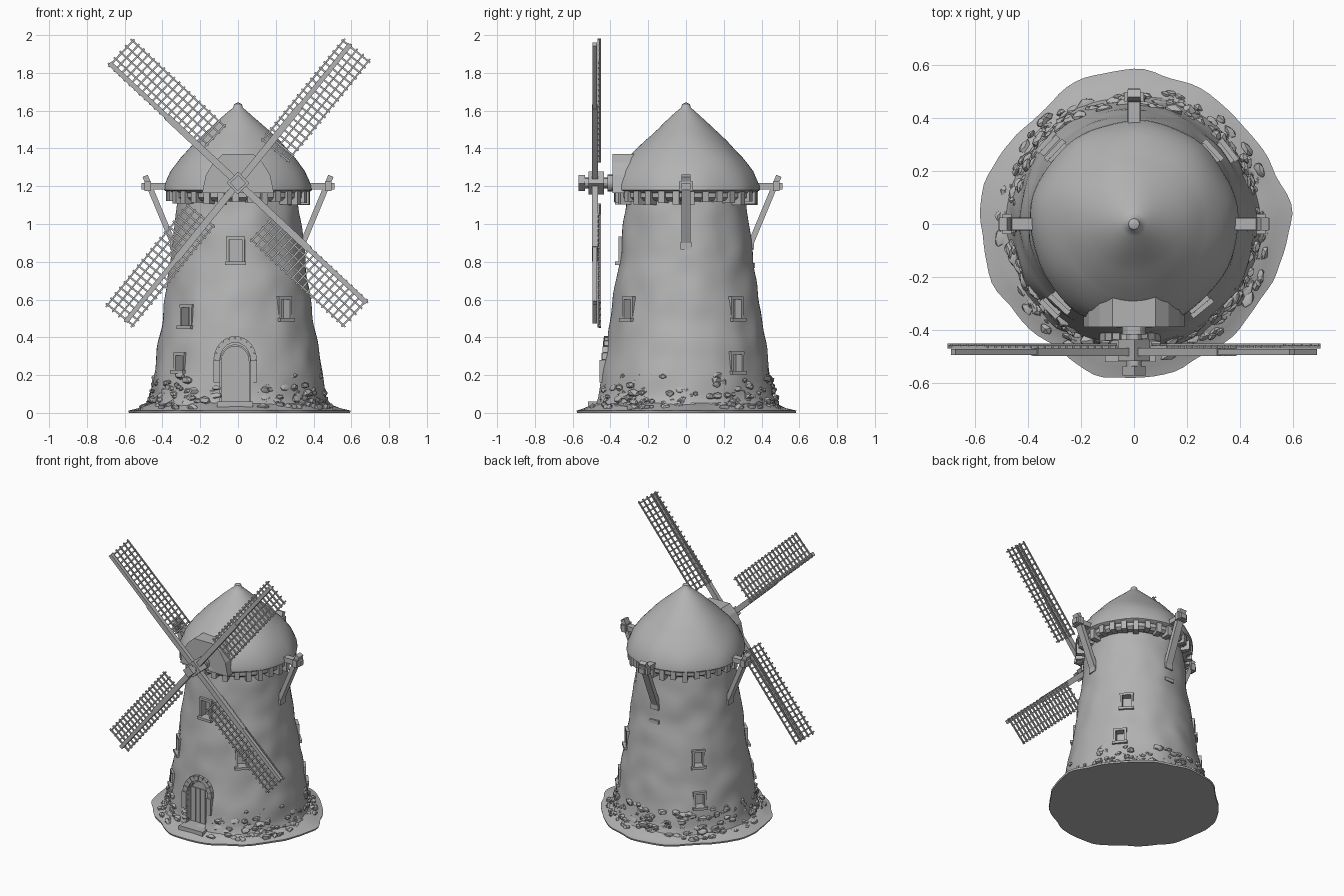
import bpy, bmesh, math, random
from mathutils import Matrix, Vector, noise

random.seed(4)
cube = bpy.data.objects.get("Cube")
if cube:
    bpy.data.objects.remove(cube)

stone = bpy.data.materials.new("plain grey")
stone.use_nodes = True
stone.diffuse_color = (0.45, 0.45, 0.45, 1)
stone.node_tree.nodes["Principled BSDF"].inputs["Base Color"].default_value = (0.45, 0.45, 0.45, 1)


# ---- helpers ----
def finish(name, bm, smooth=None):
    bmesh.ops.recalc_face_normals(bm, faces=bm.faces)
    mesh = bpy.data.meshes.new(name)
    bm.to_mesh(mesh)
    bm.free()
    mesh.materials.append(stone)
    ob = bpy.data.objects.new(name, mesh)
    bpy.context.collection.objects.link(ob)
    if smooth:
        bpy.ops.object.select_all(action="DESELECT")
        ob.select_set(True)
        bpy.context.view_layer.objects.active = ob
        bpy.ops.object.shade_smooth_by_angle(angle=math.radians(smooth))
    return ob


def radius_at(z, profile):
    for (r0, z0), (r1, z1) in zip(profile, profile[1:]):
        if z0 <= z <= z1:
            return r0 + (r1 - r0) * (z - z0) / (z1 - z0)
    return profile[-1][0]


def lathe(name, profile, segs, step, amp, freq, outline=None, smooth=40):
    """Revolve a profile, resampled finely and roughened with noise."""
    pts = [profile[0]]
    for a, b in zip(profile, profile[1:]):
        n = max(1, round((Vector(b) - Vector(a)).length / step))
        pts += [tuple(Vector(a).lerp(Vector(b), (i + 1) / n)) for i in range(n)]
    bm = bmesh.new()
    rings = []
    for r, z in pts:
        ring = []
        for i in range(segs):
            t = math.tau * i / segs
            p = Vector((r * math.cos(t), r * math.sin(t), z))
            k = r + amp * noise.noise(p * freq) * min(1, r * 8)
            if outline:
                k *= outline(t, r)
            ring.append(bm.verts.new((k * math.cos(t), k * math.sin(t), z)))
        rings.append(ring)
    for lo, hi in zip(rings, rings[1:]):
        for i in range(segs):
            j = (i + 1) % segs
            bm.faces.new((lo[i], lo[j], hi[j], hi[i]))
    bmesh.ops.remove_doubles(bm, verts=bm.verts, dist=1e-5)
    return finish(name, bm, smooth)


def beam(bm, a, b, w, t, ref=(0, 1, 0)):
    """Square bar from a to b; t is its thickness along ref."""
    a, b = Vector(a), Vector(b)
    z = (b - a).normalized()
    x = z.cross(Vector(ref)).normalized()
    y = z.cross(x)
    m = Matrix((x * w, y * t, b - a)).transposed().to_4x4()
    m.translation = (a + b) / 2
    bmesh.ops.create_cube(bm, size=1, matrix=m)


def block(bm, az, r, side, z, size):
    """Box on the wall: size is depth, width, height."""
    m = Matrix.Rotation(math.radians(az), 4, "Z") @ Matrix.Translation((r, side, z))
    bmesh.ops.create_cube(bm, size=1, matrix=m @ Matrix.Diagonal((*size, 1)))


def prism(bm, az, outline, r0, r1):
    """Extrude a (sideways, height) outline outward between two radii."""
    m = Matrix.Rotation(math.radians(az), 4, "Z")
    ends = [[bm.verts.new(m @ Vector((r, s, z))) for s, z in outline] for r in (r0, r1)]
    bm.faces.new(ends[0])
    bm.faces.new(ends[1])
    n = len(outline)
    for i in range(n):
        j = (i + 1) % n
        bm.faces.new((ends[0][i], ends[0][j], ends[1][j], ends[1][i]))


def arch(cx, half, base, spring, rise, n=12):
    top = [(cx + half * math.cos(math.pi * i / n), spring + rise * math.sin(math.pi * i / n)) for i in range(n + 1)]
    return [(cx + half, base)] + top + [(cx - half, base)]


# ---- ground mound with a ragged rim ----
def ragged(t, r):
    if r < 0.5:
        return 1
    return 1 + 0.025 * math.cos(4 * t) + 0.012 * math.sin(7 * t + 1) + 0.008 * math.sin(13 * t)


lathe("ground_mound", [(0, 0), (0.565, 0), (0.568, 0.012), (0.52, 0.025), (0.46, 0.06), (0, 0.06)],
      96, 0.06, 0.012, 9, ragged)

# ---- tower wall ----
wall = [(0.49, 0.02), (0.465, 0.08), (0.448, 0.2), (0.415, 0.4), (0.385, 0.6),
        (0.355, 0.8), (0.332, 1.0), (0.318, 1.12)]
tower = lathe("tower_wall", [(0, 0.02)] + wall + [(0, 1.15)], 96, 0.03, 0.012, 7)

# ---- windows: azimuth, height, width, tall ----
windows = [(-92, 0.86, 0.07, 0.12), (-133, 0.51, 0.06, 0.1), (-51, 0.55, 0.06, 0.1), (-135, 0.265, 0.05, 0.08),
           (43, 0.55, 0.06, 0.1), (38, 0.265, 0.06, 0.09), (137, 0.55, 0.06, 0.1), (137, 0.27, 0.06, 0.09)]
cut, frames = bmesh.new(), bmesh.new()
for az, z, w, h in windows:
    r = radius_at(z, wall)
    block(cut, az, r, 0, z, (0.09, w, h))
    for s in (-1, 1):
        block(frames, az, r - 0.015, s * (w / 2 + 0.006), z, (0.045, 0.014, h + 0.02))
    block(frames, az, r - 0.015, 0, z + h / 2 + 0.007, (0.045, w + 0.03, 0.016))
    block(frames, az, r, 0, z - h / 2 - 0.007, (0.05, w + 0.04, 0.018))
finish("window_frames", frames)

# ---- door with stone arch ----
prism(cut, -90, arch(-0.015, 0.08, 0.05, 0.27, 0.09), 0.395, 0.6)
cutter = finish("opening_cutter", cut)
cutter.hide_render = True
cutter.hide_viewport = False
cutter.display_type = "WIRE"
mod = tower.modifiers.new("openings", "BOOLEAN")
mod.operation, mod.solver, mod.object = "DIFFERENCE", "EXACT", cutter

bm = bmesh.new()
for i in range(4):
    block(bm, -90, 0.398, -0.072 + i * 0.038, 0.18, (0.02, 0.035, 0.25))
prism(bm, -90, arch(-0.015, 0.075, 0.06, 0.27, 0.085), 0.39, 0.403)
finish("door", bm)

bm = bmesh.new()
path = arch(-0.015, 0.098, 0.16, 0.28, 0.11, 10)
for (s0, z0), (s1, z1) in zip(path, path[1:]):
    r = radius_at((z0 + z1) / 2, wall) - 0.008
    beam(bm, (s0, -r, z0), (s1, -r, z1), 0.034, 0.04 + random.uniform(0, 0.012))
block(bm, -90, 0.47, -0.015, 0.045, (0.1, 0.19, 0.03))
finish("door_surround", bm)

# ---- rubble around the foot ----
bm = bmesh.new()
for i in range(330):
    az = random.uniform(-math.pi, math.pi)
    z = 0.03 + 0.17 * random.random() ** 1.6
    r = radius_at(z, wall) + random.uniform(-0.012, 0.008)
    if i % 6 == 0:
        z, r = 0.03, random.uniform(0.48, 0.52)
    if abs(az + math.pi / 2) < 0.25:
        continue
    s = random.uniform(0.014, 0.03)
    m = (Matrix.Translation((r * math.cos(az), r * math.sin(az), z)) @ Matrix.Rotation(az, 4, "Z")
         @ Matrix.Diagonal((s * 0.7, s * random.uniform(0.9, 1.4), s * 0.75, 1)))
    made = bmesh.ops.create_icosphere(bm, subdivisions=1, radius=1, matrix=m)
    for v in made["verts"]:
        v.co += Vector([random.uniform(-0.15, 0.15) * s for _ in range(3)])
finish("rubble_stones", bm, 35)

# ---- timber collar under the roof ----
lathe("roof_collar", [(0, 1.125), (0.345, 1.125), (0.365, 1.14), (0.365, 1.175), (0, 1.175)], 48, 0.1, 0.006, 12, None, 30)
bm = bmesh.new()
for i in range(30):
    drop = random.uniform(0.05, 0.075)
    block(bm, i * 12 + 4, 0.352, 0, 1.175 - drop / 2, (0.06, 0.035, drop))
finish("collar_brackets", bm)

# ---- conical cap and front dormer ----
lathe("roof_cap", [(0, 1.165), (0.37, 1.165), (0.392, 1.18), (0.388, 1.205), (0.355, 1.28), (0.305, 1.35), (0.22, 1.44),
                   (0.12, 1.535), (0.045, 1.6), (0.026, 1.615), (0.02, 1.635), (0, 1.645)], 72, 0.04, 0.012, 5)
bm = bmesh.new()
prism(bm, -90, [(-0.19, 1.165), (-0.17, 1.26), (-0.13, 1.325), (-0.08, 1.37), (0.08, 1.37), (0.13, 1.325),
                (0.17, 1.26), (0.19, 1.165)], 0.1, 0.388)
finish("front_dormer", bm)

# ---- side and back beams with braces ----
bm = bmesh.new()
for az in (0, 90, 180):
    t = math.radians(az)
    out, side = Vector((math.cos(t), math.sin(t), 0)), Vector((-math.sin(t), math.cos(t), 0))
    up = Vector((0, 0, 1))
    beam(bm, out * 0.3 + up * 1.2, out * 0.51 + up * 1.2, 0.045, 0.035, up)
    beam(bm, out * 0.492 + up * 1.255, out * 0.34 + up * 0.89, 0.03, 0.05, side)
    block(bm, az, 0.478, 0, 1.2, (0.035, 0.075, 0.05))
    block(bm, az, 0.335, 0, 0.885, (0.05, 0.06, 0.04))
block(bm, 90, 0.345, 0, 0.78, (0.04, 0.07, 0.025))
finish("support_beams", bm)

# ---- sail shaft and hub ----
hub_z = 1.217
bm = bmesh.new()
for y0, y1, r in ((-0.56, -0.3, 0.028), (-0.415, -0.385, 0.045)):
    m = Matrix.Translation((0, (y0 + y1) / 2, hub_z)) @ Matrix.Rotation(math.pi / 2, 4, "X")
    bmesh.ops.create_cone(bm, cap_ends=True, segments=12, radius1=r, radius2=r, depth=y1 - y0, matrix=m)
for y, w, d in ((-0.475, 0.085, 0.08), (-0.552, 0.06, 0.035)):
    m = Matrix.Translation((0, y, hub_z)) @ Matrix.Rotation(math.radians(47), 4, "Y")
    bmesh.ops.create_cube(bm, size=1, matrix=m @ Matrix.Diagonal((w, d, w, 1)))
finish("sail_hub", bm, 30)

# ---- four lattice sails ----
stocks, lattice = bmesh.new(), bmesh.new()
for angle, length, inner, outer in ((51, 0.945, -0.04, 0.13), (137, 0.93, -0.005, 0.17)):
    for turn in (0, 180):
        t = math.radians(angle + turn)
        u, v = Vector((math.cos(t), 0, math.sin(t))), Vector((math.sin(t), 0, -math.cos(t)))
        front, back = Vector((0, -0.482, hub_z)), Vector((0, -0.455, hub_z))
        beam(stocks, front, front + u * length * 0.55, 0.036, 0.03)
        beam(stocks, front + u * length * 0.5, front + u * length, 0.026, 0.024)
        for i in range(5):
            off = v * (inner + (outer - inner) * i / 4)
            beam(lattice, back + off + u * 0.25, back + off + u * (length + 0.005), 0.009, 0.009)
        for i in range(19):
            at = back + u * (0.26 + (length - 0.27) * i / 18) - Vector((0, 0.008, 0))
            beam(lattice, at + v * (inner - 0.012), at + v * (outer + 0.012), 0.01, 0.01)
finish("sail_stocks", stocks)
finish("sail_lattice", lattice)
